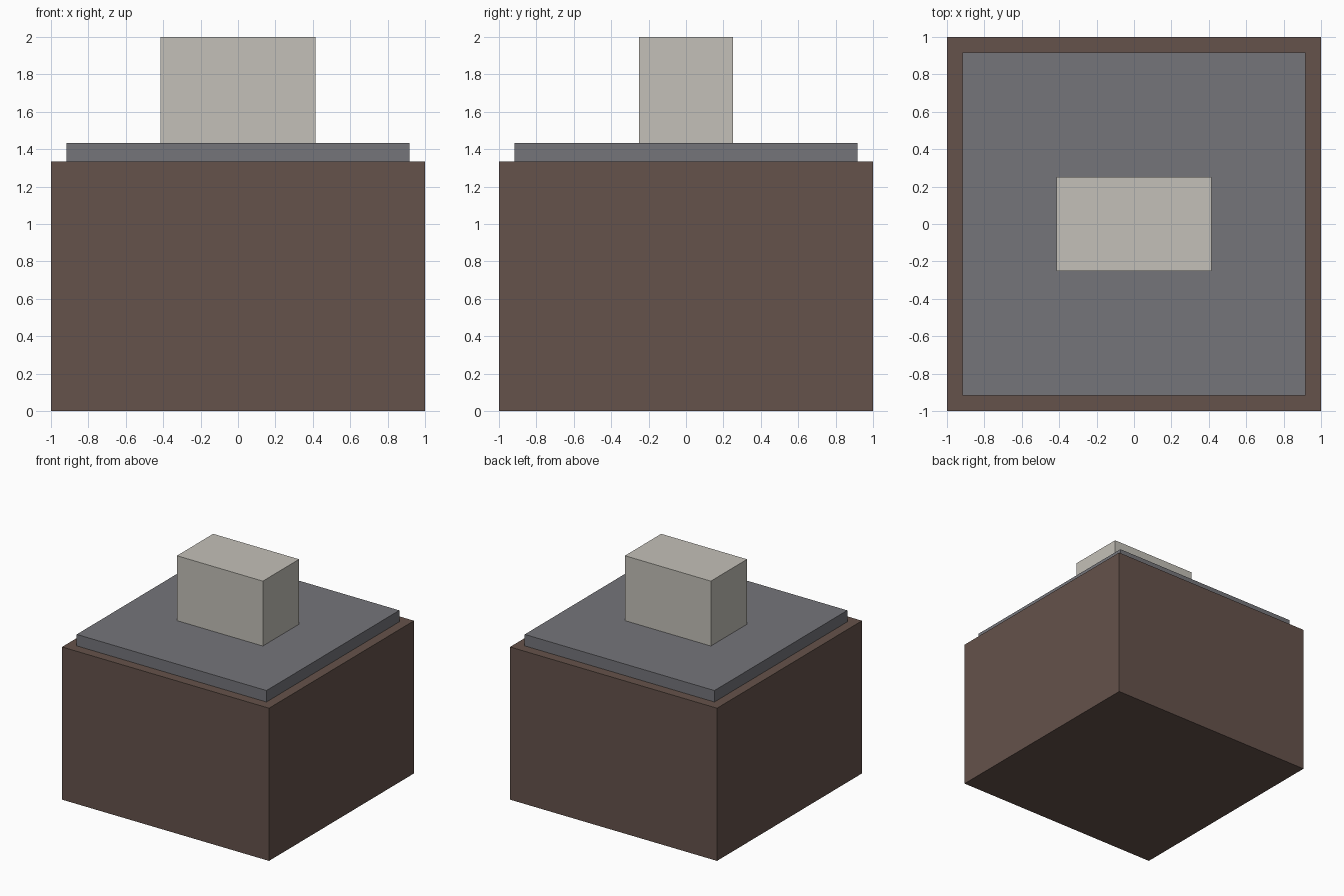
import bpy

if "Cube" in bpy.data.objects:
    bpy.data.objects.remove(bpy.data.objects["Cube"])


def box(name, size_x, size_y, z0, z1, color):
    """Axis-aligned box centred on x = y = 0, spanning z0..z1."""
    bpy.ops.mesh.primitive_cube_add(size=1, location=(0, 0, (z0 + z1) / 2))
    obj = bpy.context.object
    obj.name = name
    obj.scale = (size_x, size_y, z1 - z0)
    bpy.ops.object.transform_apply(location=False, rotation=False, scale=True)
    mat = bpy.data.materials.new(name + "_material")
    mat.diffuse_color = (*color, 1)
    mat.use_nodes = True
    mat.node_tree.nodes["Principled BSDF"].inputs["Base Color"].default_value = mat.diffuse_color
    obj.data.materials.append(mat)
    return obj


BASE_TOP = 4 / 3
SLAB_TOP = BASE_TOP + 0.1

# Large brown base
box("base", 2, 2, 0, BASE_TOP, (0.13, 0.085, 0.07))
# Thin grey slab, slightly inset
box("slab", 1.833, 1.833, BASE_TOP, SLAB_TOP, (0.178, 0.178, 0.195))
# Pale block on top
box("top_block", 0.83, 0.5, SLAB_TOP, 2, (0.55, 0.53, 0.48))
